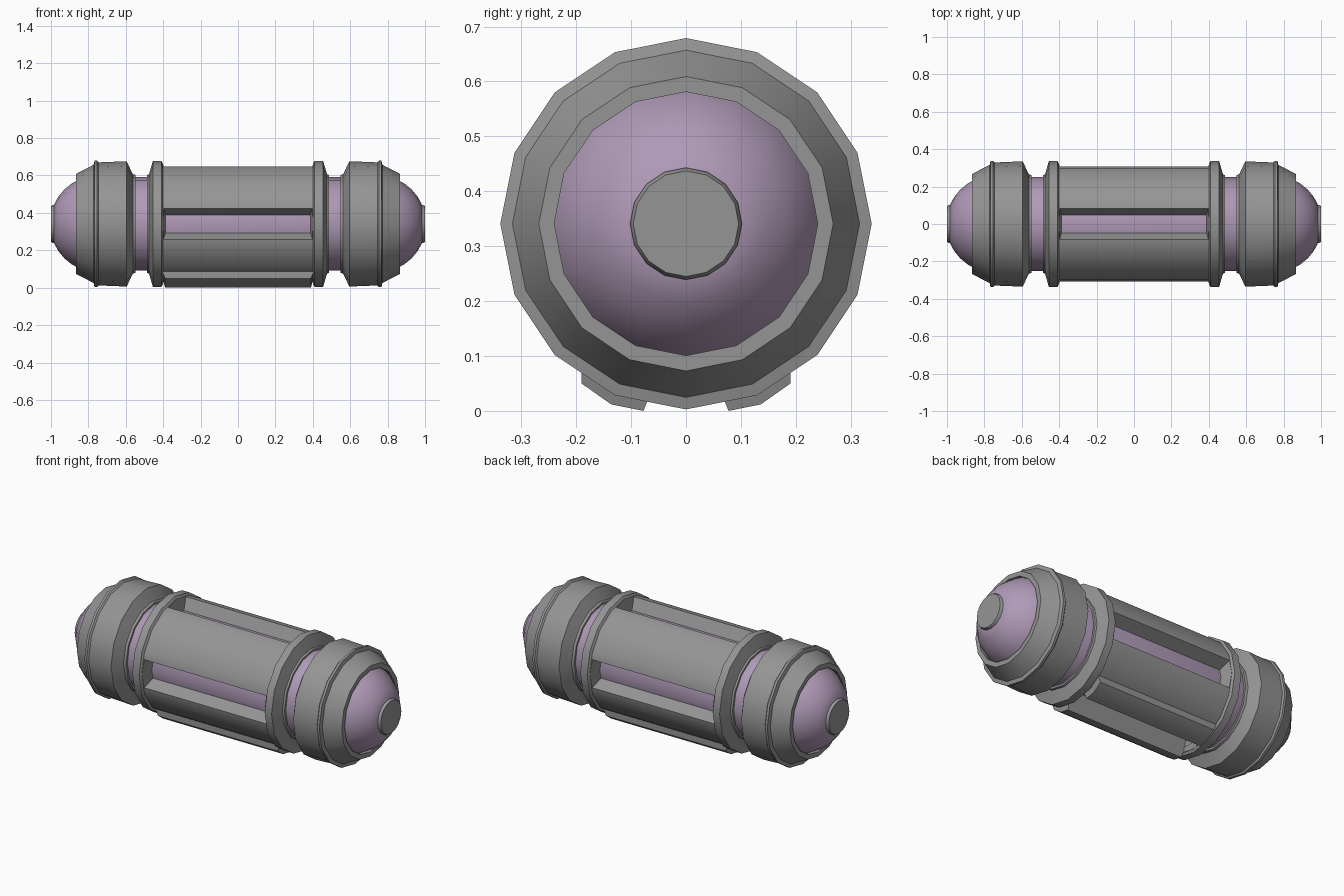
import bpy
import bmesh
from math import sin, cos, pi, radians

if "Cube" in bpy.data.objects:
    bpy.data.objects.remove(bpy.data.objects["Cube"], do_unlink=True)

SIDES = 16
AXIS_Z = 0.341


def material(name, rgb):
    mat = bpy.data.materials.new(name)
    mat.use_nodes = True
    mat.diffuse_color = (*rgb, 1)
    mat.node_tree.nodes["Principled BSDF"].inputs["Base Color"].default_value = (*rgb, 1)
    return mat


GREY = material("grey metal", (0.30, 0.30, 0.30))
PURPLE = material("pale purple", (0.43, 0.32, 0.47))


def make_object(name, bm, mat=None):
    bmesh.ops.recalc_face_normals(bm, faces=bm.faces)
    mesh = bpy.data.meshes.new(name)
    bm.to_mesh(mesh)
    bm.free()
    obj = bpy.data.objects.new(name, mesh)
    obj.location.z = AXIS_Z
    bpy.context.collection.objects.link(obj)
    if mat:
        mesh.materials.append(mat)
    return obj


def loft(name, loops, mat=None, ring=False):
    """Bridge equal-length loops; close into a ring or cap both ends."""
    bm = bmesh.new()
    rows = [[bm.verts.new(p) for p in loop] for loop in loops]
    pairs = list(zip(rows, rows[1:]))
    if ring:
        pairs.append((rows[-1], rows[0]))
    else:
        bm.faces.new(rows[0])
        bm.faces.new(rows[-1])
    for a, b in pairs:
        for i in range(len(a)):
            j = (i + 1) % len(a)
            bm.faces.new((a[i], a[j], b[j], b[i]))
    return make_object(name, bm, mat)


def lathe(name, profile, mat, ring=False):
    """Spin (x, radius) points about the long axis."""
    loops = [[(x, r * sin(2 * pi * i / SIDES), r * cos(2 * pi * i / SIDES))
              for i in range(SIDES)] for x, r in profile]
    return loft(name, loops, mat, ring)


def mirrored(half):
    return half + [(-x, r) for x, r in reversed(half)]


def smooth(obj):
    bpy.ops.object.select_all(action="DESELECT")
    obj.select_set(True)
    bpy.context.view_layer.objects.active = obj
    bpy.ops.object.shade_smooth_by_angle(angle=radians(30))


def cut(obj, cutter):
    bpy.ops.object.select_all(action="DESELECT")
    obj.select_set(True)
    bpy.context.view_layer.objects.active = obj
    mod = obj.modifiers.new("window", "BOOLEAN")
    mod.operation = "DIFFERENCE"
    mod.solver = "EXACT"
    mod.object = cutter
    bpy.ops.object.modifier_apply(modifier=mod.name)


# Purple inner core with a domed tip at each end
dome = [(0.745 + 0.26 * cos(radians(a)), 0.26 * sin(radians(a)))
        for a in (22.5, 33.75, 45, 56.25, 67.5)]
core = lathe("inner_core", mirrored(dome + [(0.82, 0.25)]), PURPLE)

# Middle shell with a raised rim at each end
shell_half = [(0.487, 0.24), (0.487, 0.262), (0.476, 0.265),
              (0.455, 0.337), (0.41, 0.337), (0.402, 0.323)]
shell = lathe("middle_shell", mirrored(shell_half), GREY, ring=True)

# Raised plate under the shell, with sloping ends
outer = [(-0.19, 0.291), (-0.136, 0.329), (0, 0.356), (0.136, 0.329), (0.19, 0.291)]
inner = [(0.19, 0.25), (0, 0.28), (-0.19, 0.25)]
plate = loft("base_plate", [
    [(s * 0.39, y, -d) for y, d in outer] + [(s * 0.408, y, -d) for y, d in inner]
    for s in (-1, 1)], GREY)


# Four tapered window openings: top, front, bottom and back
def window_cutter(turn, width):
    loops = []
    for d, hx, hy in ((0.20, 0.38, 0.027), (0.37, 0.409, 0.116)):
        loops.append([(sx * hx, sy * hy * width, d)
                      for sx, sy in ((-1, -1), (1, -1), (1, 1), (-1, 1))])
    obj = loft("window_cutter", loops)
    obj.rotation_euler.x = turn
    obj.hide_render = True
    return obj


for k in range(4):
    bottom = k == 2
    cutter = window_cutter(k * pi / 2, 0.77 if bottom else 1)
    bpy.context.view_layer.update()
    cut(shell, cutter)
    if bottom:
        cut(plate, cutter)
    bpy.data.objects.remove(cutter, do_unlink=True)

# End collars and tip discs, one pair per end
collar_half = [(0.865, 0.24), (0.865, 0.268), (0.772, 0.316), (0.767, 0.338),
               (0.753, 0.338), (0.745, 0.329), (0.595, 0.335), (0.562, 0.265),
               (0.548, 0.262), (0.548, 0.24)]
disc_half = [(0.96, 0.102), (0.988, 0.102), (1.0, 0.096)]
parts = [core, shell, plate]
for side, s in (("left", 1), ("right", -1)):
    parts.append(lathe(side + "_collar", [(s * x, r) for x, r in collar_half], GREY, ring=True))
    parts.append(lathe(side + "_tip_disc", [(s * x, r) for x, r in disc_half], GREY))

for part in parts:
    smooth(part)
